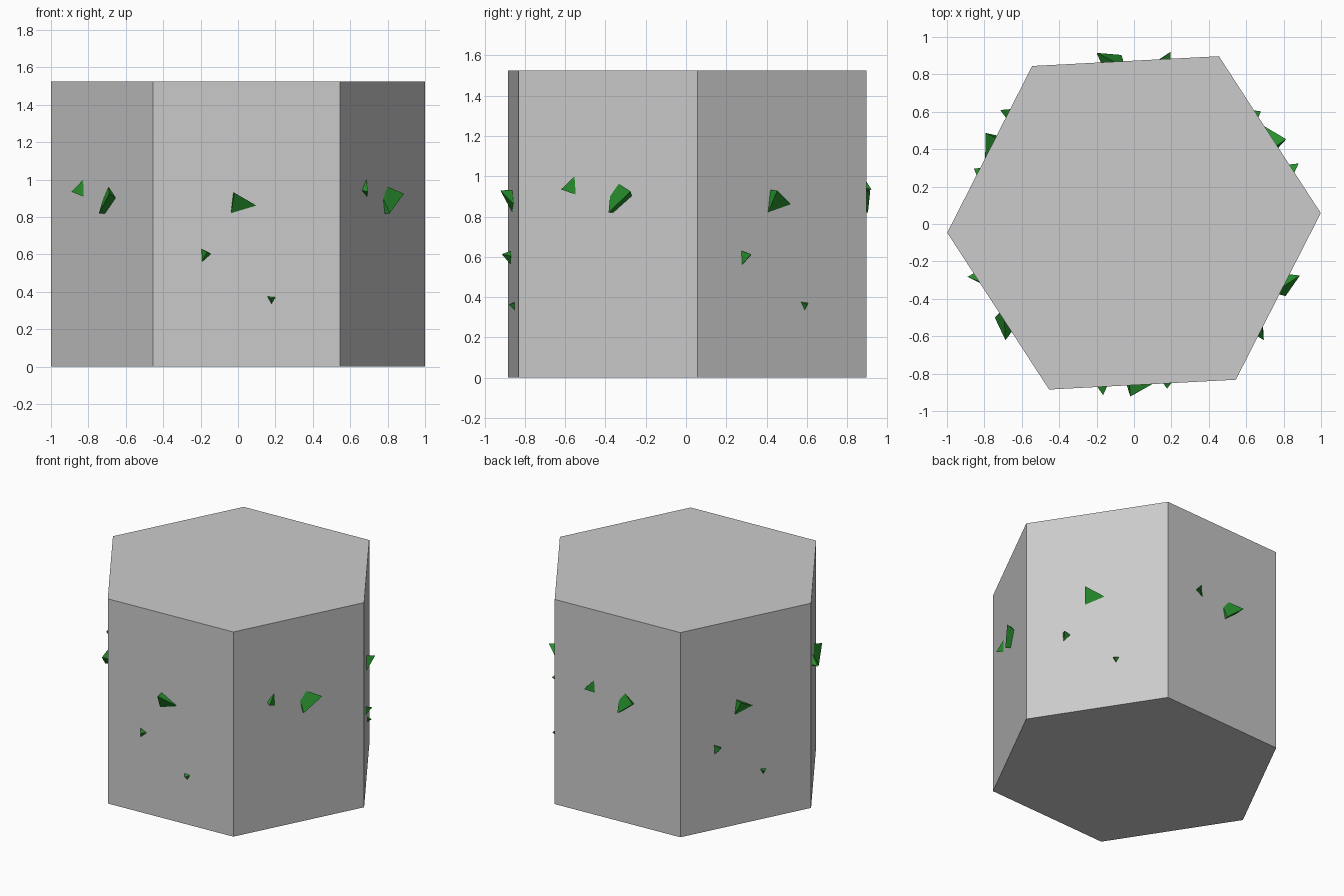
import bpy, bmesh
from math import radians, cos, sin, pi

if "Cube" in bpy.data.objects:
    bpy.data.objects.remove(bpy.data.objects["Cube"])

HEIGHT, RADIUS, TURN, Y_OFF = 1.525, 1.0, radians(3), 0.006
APOTHEM = RADIUS * cos(pi / 6)
SINK = -0.006  # base points sit just inside the wall

green = bpy.data.materials.new("green_crystal")
green.diffuse_color = (0.02, 0.27, 0.025, 1)
green.use_nodes = True
green.node_tree.nodes["Principled BSDF"].inputs["Base Color"].default_value = green.diffuse_color


def finish(bm, name, mat=None):
    bmesh.ops.recalc_face_normals(bm, faces=bm.faces)
    mesh = bpy.data.meshes.new(name)
    bm.to_mesh(mesh)
    bm.free()
    if mat:
        mesh.materials.append(mat)
    obj = bpy.data.objects.new(name, mesh)
    bpy.context.collection.objects.link(obj)
    return obj


# Hexagonal stone column
bm = bmesh.new()
ring = [bm.verts.new((RADIUS * cos(TURN + i * pi / 3),
                      RADIUS * sin(TURN + i * pi / 3) + Y_OFF, 0)) for i in range(6)]
base = bm.faces.new(ring)
ext = bmesh.ops.extrude_face_region(bm, geom=[base], use_keep_orig=True)
top = [v for v in ext["geom"] if isinstance(v, bmesh.types.BMVert)]
bmesh.ops.translate(bm, verts=top, vec=(0, 0, HEIGHT))
finish(bm, "hexagonal_column")


# Crystal shard: hull of (along wall, height, outward) points on one wall
def shard(name, angle, points):
    bm = bmesh.new()
    for u, z, out in points:
        n = APOTHEM + out
        bm.verts.new((n * cos(angle) - u * sin(angle),
                      n * sin(angle) + u * cos(angle) + Y_OFF, z))
    bmesh.ops.convex_hull(bm, input=bm.verts)
    finish(bm, name, green)


# Walls alternate between three shards and two shards
three = {
    "large_shard": [(-.068, .93, .06), (-.07, .932, SINK), (-.085, .81, SINK), (.065, .855, SINK)],
    "medium_shard": [(-.213, .613, .045), (-.245, .632, SINK), (-.187, .602, SINK), (-.24, .555, SINK)],
    "small_shard": [(.13, .363, .028), (.108, .378, SINK), (.16, .373, SINK), (.135, .33, SINK)],
}
two = {
    "slim_shard": [(-.243, .935, .037), (-.178, 1.01, SINK), (-.17, .905, SINK), (-.24, .945, SINK)],
    "wide_shard": [(.02, .82, .034), (.152, .925, .052), (.01, .915, SINK),
                   (.05, .967, SINK), (.13, .90, SINK), (.03, .82, SINK)],
}
for i in range(3):
    turn = TURN + i * 2 * pi / 3
    for name, pts in three.items():
        shard(f"{name}_{i + 1}", turn + pi / 6, pts)
    for name, pts in two.items():
        shard(f"{name}_{i + 1}", turn - pi / 6, pts)
